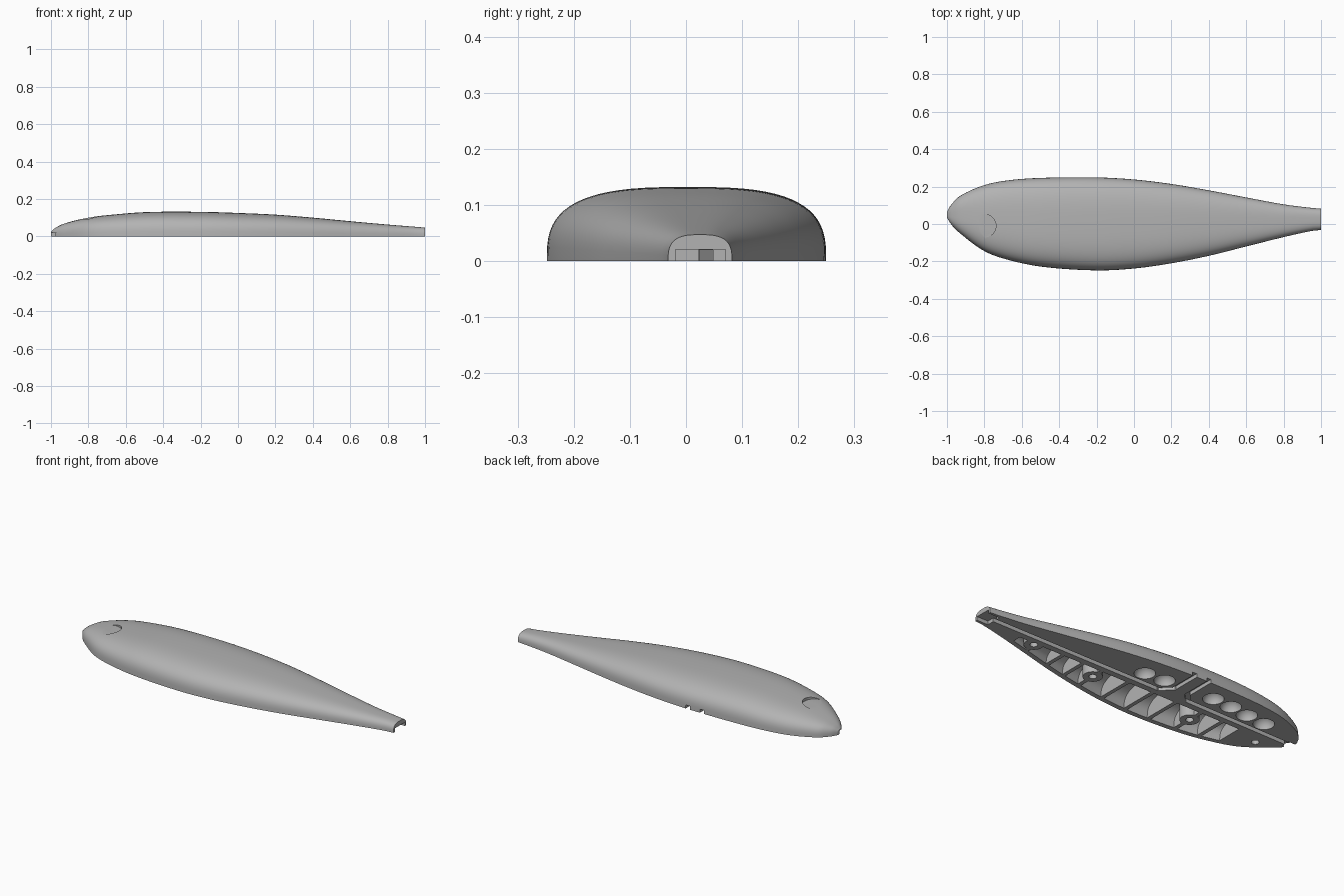
import bpy, bmesh, math
from mathutils import Vector, Matrix

if "Cube" in bpy.data.objects:
    bpy.data.objects.remove(bpy.data.objects["Cube"], do_unlink=True)

grey = bpy.data.materials.new("plain_grey")
grey.use_nodes = True
grey.diffuse_color = (0.45, 0.45, 0.45, 1)
grey.node_tree.nodes["Principled BSDF"].inputs["Base Color"].default_value = (0.45, 0.45, 0.45, 1)

# Stations along the body: x, back edge y, front edge y, height
STATIONS = [
    (-1.0, .065, .03, .025), (-.98, .1, .0, .043), (-.93, .15, -.05, .068),
    (-.8, .208, -.145, .1), (-.66, .235, -.195, .117), (-.48, .247, -.23, .13),
    (-.2, .249, -.248, .131), (0, .238, -.238, .125), (.2, .214, -.21, .116),
    (.4, .18, -.17, .1), (.6, .142, -.12, .081), (.8, .105, -.07, .063),
    (.95, .086, -.037, .051), (1.0, .082, -.032, .047)]
POWER = 3.0


def slope(i, k):
    a, b = STATIONS[max(i - 1, 0)], STATIONS[min(i + 1, len(STATIONS) - 1)]
    return (b[k] - a[k]) / (b[0] - a[0])


def section(x):
    """Smoothly interpolated centre, half width and height at x."""
    i = 0
    while i < len(STATIONS) - 2 and x > STATIONS[i + 1][0]:
        i += 1
    p, q = STATIONS[i], STATIONS[i + 1]
    d = q[0] - p[0]
    t = (x - p[0]) / d
    v = []
    for k in (1, 2, 3):
        v.append((2*t**3 - 3*t*t + 1) * p[k] + (t**3 - 2*t*t + t) * d * slope(i, k)
                 + (3*t*t - 2*t**3) * q[k] + (t**3 - t*t) * d * slope(i + 1, k))
    return (v[0] + v[1]) / 2, (v[0] - v[1]) / 2, v[2]


def add_object(name, bm):
    bmesh.ops.recalc_face_normals(bm, faces=bm.faces)
    mesh = bpy.data.meshes.new(name)
    bm.to_mesh(mesh)
    bm.free()
    mesh.materials.append(grey)
    obj = bpy.data.objects.new(name, mesh)
    bpy.context.collection.objects.link(obj)
    return obj


def loft(name, rings):
    bm = bmesh.new()
    rows = [[bm.verts.new(p) for p in ring] for ring in rings]
    n = len(rows[0])
    for a, b in zip(rows, rows[1:]):
        for j in range(n):
            bm.faces.new((a[j], a[(j + 1) % n], b[(j + 1) % n], b[j]))
    bm.faces.new(rows[0])
    bm.faces.new(rows[-1])
    return add_object(name, bm)


def box(name, lo, hi, turn=0):
    lo, hi = Vector(lo), Vector(hi)
    bm = bmesh.new()
    m = (Matrix.Translation((lo + hi) / 2) @ Matrix.Rotation(turn, 4, 'Z')
         @ Matrix.Diagonal((*(hi - lo), 1)))
    bmesh.ops.create_cube(bm, size=1, matrix=m)
    return add_object(name, bm)


def cylinder(name, x, y, r, z0, z1):
    bm = bmesh.new()
    bmesh.ops.create_cone(bm, cap_ends=True, segments=32, radius1=r, radius2=r,
                          depth=z1 - z0, matrix=Matrix.Translation((x, y, (z0 + z1) / 2)))
    return add_object(name, bm)


def ball(name, x, y, r):
    bm = bmesh.new()
    bmesh.ops.create_uvsphere(bm, u_segments=32, v_segments=17, radius=r,
                              matrix=Matrix.Translation((x, y, 0)))
    return add_object(name, bm)


def cut(target, cutter):
    """Subtract the cutter and discard it."""
    mod = target.modifiers.new("cut", 'BOOLEAN')
    mod.operation = 'DIFFERENCE'
    mod.solver = 'EXACT'
    mod.object = cutter
    bpy.context.view_layer.objects.active = target
    bpy.ops.object.modifier_apply(modifier=mod.name)
    bpy.data.objects.remove(cutter, do_unlink=True)


def body_ring(x, n=36):
    c, w, h = section(x)
    ring = []
    for j in range(n + 1):
        a = math.pi * j / n
        co, si = math.cos(a), max(math.sin(a), 0)
        if j in (0, n):
            si = 0
        ring.append((x, c + w * math.copysign(abs(co) ** (2 / POWER), co), h * si ** (2 / POWER)))
    return ring


# Half body: flat underneath, domed on top
STEPS = 72
body = loft("body_half", [body_ring(-1 + 2 * (i / STEPS) ** 1.5) for i in range(STEPS + 1)])

# Eye recess
cut(body, cylinder("eye_cutter", -.8, -.01, .062, .094, .3))

# Ribbed hollow chambers, with screw bosses left standing
BOSSES = [(.628, -.025), (.2, -.08), (-.443, -.099)]
RIBS = [.74, .62, .45, .32, .2, .03, -.13, -.28, -.443, -.58, -.7]
INNER_Y, WALL, RIB = -.012, .027, .011


def chamber_ring(x, n=12):
    c, w, h = section(x)
    r, top = w - WALL, h - WALL
    ring = [(x, INNER_Y, -.02)]
    for j in range(n + 1):
        s = math.sin(math.pi / 2 * j / n)
        y = INNER_Y + (c - r - INNER_Y) * s
        z = top * max(1 - abs((y - c) / r) ** POWER, 0) ** (1 / POWER)
        ring.append((x, y, z))
    return ring + [(x, c - r, -.02)]


for right, left in zip(RIBS, RIBS[1:]):
    a, b = left + RIB, right - RIB
    chamber = loft("chamber_cutter", [chamber_ring(a + (b - a) * i / 5) for i in range(6)])
    for x, y in BOSSES:
        if a - .05 < x < b + .05:
            cut(chamber, cylinder("boss_keep", x, y, .05, -.1, .2))
    cut(body, chamber)

# Screw holes
for x, y in BOSSES + [(-.835, -.06)]:
    cut(body, cylinder("screw_cutter", x, y, .02, -.05, .045))

# Round ballast pockets
for x, y in [(.023, .111), (-.098, .119), (-.4, .135), (-.518, .13), (-.633, .116), (-.752, .105)]:
    cut(body, ball("ballast_cutter", x, y, .054))


# Wire grooves from tail and nose, both turning out to the belly edge
def groove(points, width=.026, depth=.02):
    for p, q in zip(points, points[1:]):
        p, q = Vector(p), Vector(q)
        d, m = q - p, (p + q) / 2
        half = d.length / 2 + width * .3
        cut(body, box("groove_cutter", (m.x - half, m.y - width / 2, -.05),
                      (m.x + half, m.y + width / 2, depth), math.atan2(d.y, d.x)))


groove([(1.05, .035), (-.13, .035), (-.185, .09), (-.185, .32)])
groove([(-.275, .32), (-.275, .085), (-.32, .037), (-1.05, .03)])

# Loop pockets at the tail and nose
cut(body, box("tail_pocket_cutter", (.93, -.019, -.05), (1.1, .07, .0205)))
cut(body, box("nose_pocket_cutter", (-1.1, -.005, -.05), (-.96, .05, .0205)))

bpy.ops.object.select_all(action='DESELECT')
body.select_set(True)
bpy.context.view_layer.objects.active = body
bpy.ops.object.shade_smooth_by_angle(angle=math.radians(32))
